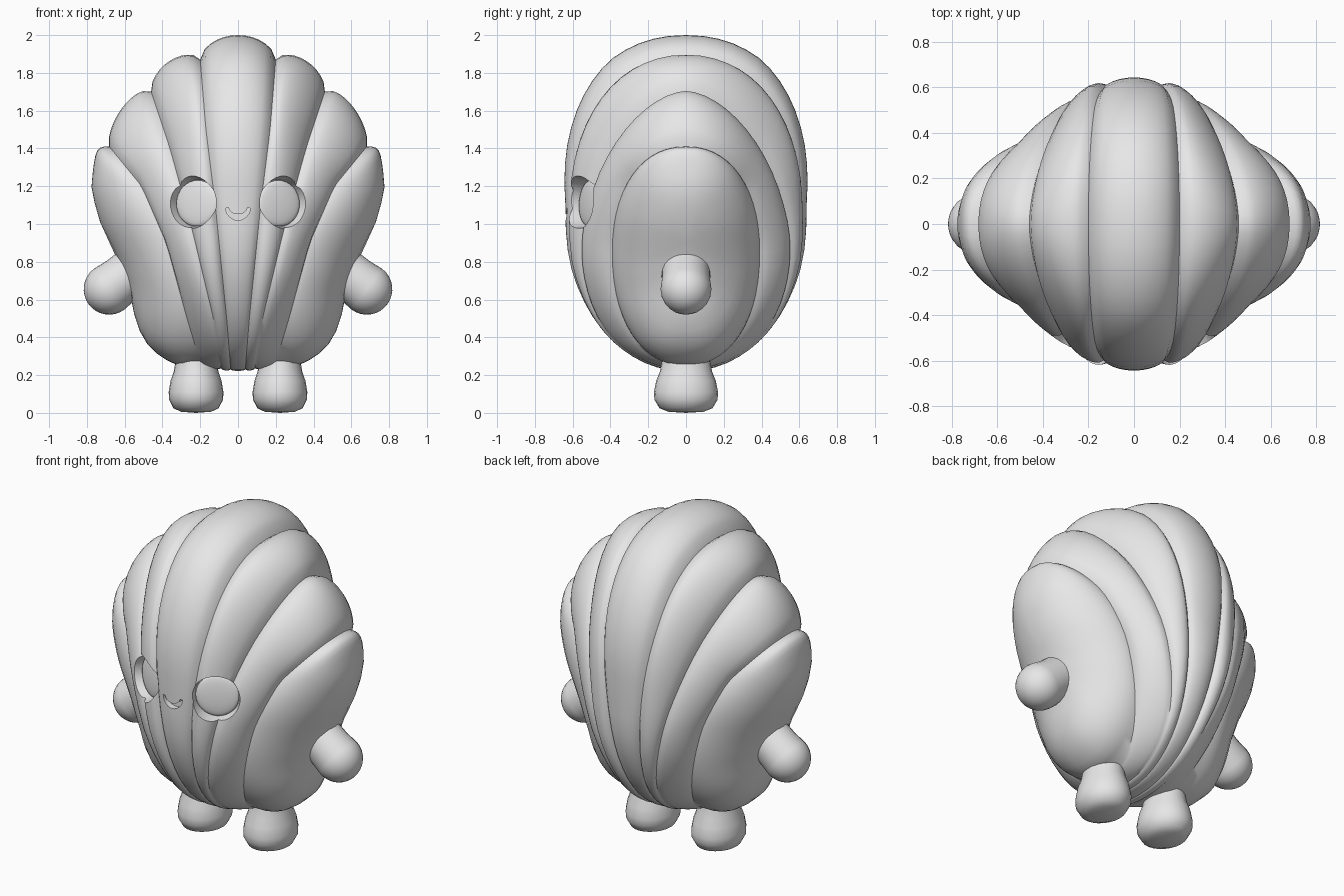
import bpy, bmesh, math
from mathutils import Vector, Matrix

cube = bpy.data.objects.get("Cube")
if cube:
    bpy.data.objects.remove(cube, do_unlink=True)

grey = bpy.data.materials.new("plain_grey")
grey.use_nodes = True
colour = (0.8, 0.8, 0.8, 1)
grey.diffuse_color = colour
grey.node_tree.nodes["Principled BSDF"].inputs["Base Color"].default_value = colour


def finish(name, bm):
    bmesh.ops.recalc_face_normals(bm, faces=bm.faces)
    mesh = bpy.data.meshes.new(name)
    bm.to_mesh(mesh)
    bm.free()
    mesh.materials.append(grey)
    obj = bpy.data.objects.new(name, mesh)
    bpy.context.collection.objects.link(obj)
    return obj


def activate(obj):
    bpy.ops.object.select_all(action='DESELECT')
    obj.select_set(True)
    bpy.context.view_layer.objects.active = obj


def smooth(obj, angle=50):
    activate(obj)
    bpy.ops.object.shade_smooth_by_angle(angle=math.radians(angle))


def interp(pairs, z):
    if z <= pairs[0][0]:
        return pairs[0][1]
    for (a, p), (b, q) in zip(pairs, pairs[1:]):
        if z <= b:
            return p + (q - p) * (z - a) / (b - a)
    return pairs[-1][1]


def power(v, n):
    return math.copysign(abs(v) ** (2 / n), v)


# Grooves of the shell: top, bottom, half depth, widest height, upper squareness, x by height
GROOVES = [
    (1.87, 0.23, 0.6, 1.08, 2.2, [(0.25, 0.04), (0.5, 0.06), (1.1, 0.12), (1.5, 0.17), (1.87, 0.2)]),
    (1.70, 0.235, 0.55, 0.88, 1.7, [(0.25, 0.09), (0.5, 0.13), (1.0, 0.25), (1.4, 0.36), (1.7, 0.46)]),
    (1.41, 0.25, 0.39, 0.85, 2.2, [(0.27, 0.2), (0.5, 0.27), (0.9, 0.38), (1.2, 0.51), (1.42, 0.69)]),
]
SIDE = [(0.25, 0.42), (0.3, 0.48), (0.38, 0.54), (0.5, 0.565), (0.65, 0.58), (0.8, 0.63),
        (1.0, 0.73), (1.2, 0.81), (1.42, 0.83)]
FOCUS = Vector((0, 0, 0.9))
AROUND, ACROSS = 56, 10


def groove(k, t):
    top, bottom, depth, mid, n, xs = GROOVES[k]
    c = math.cos(t)
    n = n if c > 0 else 2.2
    z = mid + (top - mid if c > 0 else mid - bottom) * power(c, n)
    return Vector((interp(xs, z), -depth * power(math.sin(t), n), z))


def bulge(p, shape, front, top):
    height = front + (top - front) * min(1, max(0, (p.z - 1.1) / 0.65))
    height *= min(1, max(0.2, (p.z - 0.2) / 0.6))
    return p + (p - FOCUS).normalized() * height * shape ** 0.7


def middle_rib(v, t):
    p = groove(0, t)
    p.x *= v
    return bulge(p, 1 - v * v, 0.04, 0.13)


def side_rib(k, v, t):
    p = groove(k, t).lerp(groove(k + 1, t), v)
    return bulge(p, 4 * v * (1 - v), 0.04, 0.085)


def end_rib(v, t):
    # Full towards the top and bottom, tapered towards the front and back
    a = v ** 1.4 * math.pi / 2
    p = groove(2, t)
    y, z = p.y * math.cos(a), 0.9 + (p.z - 0.9) * math.cos(a)
    inner = interp(GROOVES[2][5], z)
    fullness = 0.43 + 0.13 * math.cos(t) + 0.85 * math.sin(t) ** 2
    return Vector((inner + (interp(SIDE, z) - inner) * math.sin(a) ** fullness, y, z))


# Shell body: loops from the middle out to one side, then mirrored
angles = [2 * math.pi * i / AROUND for i in range(AROUND)]
half = [[middle_rib(i / 6, t) for t in angles] for i in range(6)]
for k in range(2):
    half += [[side_rib(k, i / ACROSS, t) for t in angles] for i in range(ACROSS)]
half += [[end_rib(i / ACROSS, t) for t in angles] for i in range(ACROSS)]
flip = Vector((-1, 1, 1))
loops = [[p * flip for p in loop] for loop in half[:0:-1]] + half
bm = bmesh.new()
rings = [[bm.verts.new(p) for p in loop] for loop in loops]
for a, b in zip(rings, rings[1:]):
    for i in range(AROUND):
        j = (i + 1) % AROUND
        bm.faces.new((a[i], a[j], b[j], b[i]))
for ring, side in ((rings[0], -1), (rings[-1], 1)):
    pole = bm.verts.new((side * interp(SIDE, 0.9), 0, 0.9))
    for i in range(AROUND):
        bm.faces.new((ring[i], ring[(i + 1) % AROUND], pole))
body = finish("shell_body", bm)


def cut(cutter):
    cutter.hide_render = True
    activate(body)
    mod = body.modifiers.new("cut", 'BOOLEAN')
    mod.operation, mod.solver, mod.object = 'DIFFERENCE', 'EXACT', cutter
    bpy.ops.object.modifier_apply(modifier=mod.name)
    bpy.data.objects.remove(cutter, do_unlink=True)


# Eyes: round sockets holding shallow domed discs
for side, label in ((1, "left"), (-1, "right")):
    outward = Vector((side * 0.44, -0.89, 0.06)).normalized()
    place = Matrix.Translation((side * 0.217, -0.51, 1.11)) @ outward.to_track_quat('Z', 'Y').to_matrix().to_4x4()
    bm = bmesh.new()
    bmesh.ops.create_cone(bm, cap_ends=True, segments=32, radius1=0.125, radius2=0.16, depth=0.2,
                          matrix=place @ Matrix.Translation((0, 0, 0.09)))
    cut(finish("socket_cutter", bm))
    bm = bmesh.new()
    bmesh.ops.create_uvsphere(bm, u_segments=32, v_segments=12, radius=0.122,
                              matrix=place @ Matrix.Diagonal((1, 1, 0.16, 1)))
    smooth(finish(label + "_eye", bm))

# Smile: a crescent recess
bm = bmesh.new()
steps = 12
arc = [math.pi * (1 + i / steps) for i in range(steps + 1)]
outline = [(0.065 * math.cos(a), 1.085 + 0.065 * math.sin(a)) for a in arc]
outline += [(0.05 * math.cos(a), 1.088 + 0.036 * math.sin(a)) for a in reversed(arc)]
face = bm.faces.new([bm.verts.new((x, -0.75, z)) for x, z in outline])
moved = bmesh.ops.extrude_face_region(bm, geom=[face])["geom"]
bmesh.ops.translate(bm, vec=(0, 0.15, 0), verts=[v for v in moved if isinstance(v, bmesh.types.BMVert)])
cut(finish("smile_cutter", bm))
smooth(body, 45)


def lathe(name, profile, matrix):
    bm = bmesh.new()
    verts = [bm.verts.new((r, 0, z)) for r, z in profile]
    edges = [bm.edges.new(pair) for pair in zip(verts, verts[1:])]
    bmesh.ops.spin(bm, geom=verts + edges, cent=(0, 0, 0), axis=(0, 0, 1),
                   angle=2 * math.pi, steps=24, use_duplicate=False)
    bmesh.ops.remove_doubles(bm, verts=bm.verts, dist=0.0005)
    bmesh.ops.transform(bm, matrix=matrix, verts=bm.verts)
    smooth(finish(name, bm))


# Feet and arms, one pair each
FOOT = [(0, 0), (0.08, 0.006), (0.12, 0.025), (0.143, 0.07), (0.145, 0.11),
        (0.135, 0.17), (0.118, 0.22), (0.108, 0.28), (0, 0.3)]
ARM = [(0, -0.22), (0.13, -0.2), (0.128, -0.08)]
ARM += [(0.135 * math.cos(a), 0.135 * math.sin(a)) for a in (math.pi * i / 16 for i in range(8))]
ARM += [(0, 0.135)]
for side, label in ((1, "left"), (-1, "right")):
    lathe(label + "_foot", FOOT, Matrix.Translation((side * 0.222, 0, 0)) @ Matrix.Diagonal((1, 1.17, 1, 1)))
    tilt = Vector((side * 0.8, 0, -0.6)).to_track_quat('Z', 'Y').to_matrix().to_4x4()
    lathe(label + "_arm", ARM, Matrix.Translation((side * 0.682, 0, 0.655)) @ tilt)
